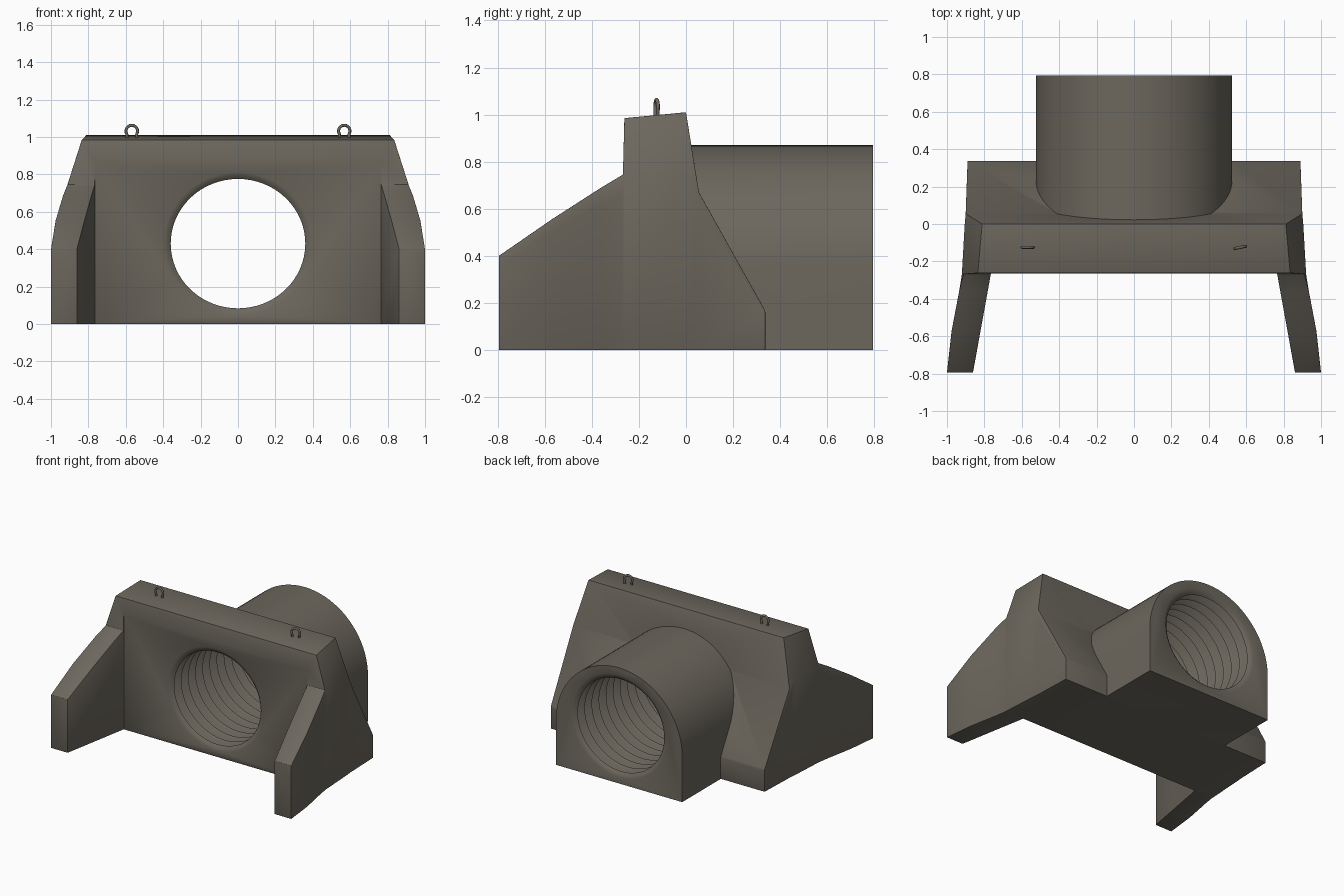
import bpy, bmesh, math
from mathutils import Vector

default = bpy.data.objects.get("Cube")
if default:
    bpy.data.objects.remove(default, do_unlink=True)

concrete = bpy.data.materials.new("weathered_concrete")
concrete.use_nodes = True
colour = (0.15, 0.136, 0.11, 1)
concrete.diffuse_color = colour
shader = concrete.node_tree.nodes["Principled BSDF"]
shader.inputs["Base Color"].default_value = colour
shader.inputs["Roughness"].default_value = 0.9


def loft(name, rings):
    """Closed solid through rings of equal point count."""
    bm = bmesh.new()
    loops = [[bm.verts.new(p) for p in ring] for ring in rings]
    for a, b in zip(loops, loops[1:]):
        for i in range(len(a)):
            j = (i + 1) % len(a)
            bm.faces.new((a[i], a[j], b[j], b[i]))
    bm.faces.new(loops[0])
    bm.faces.new(loops[-1])
    bmesh.ops.recalc_face_normals(bm, faces=bm.faces)
    mesh = bpy.data.meshes.new(name)
    bm.to_mesh(mesh)
    bm.free()
    mesh.materials.append(concrete)
    ob = bpy.data.objects.new(name, mesh)
    bpy.context.collection.objects.link(ob)
    return ob


def activate(ob):
    bpy.ops.object.select_all(action='DESELECT')
    ob.select_set(True)
    bpy.context.view_layer.objects.active = ob


def combine(ob, other, operation):
    """Apply a boolean and discard the second solid."""
    activate(ob)
    mod = ob.modifiers.new(operation.lower(), 'BOOLEAN')
    mod.operation, mod.object, mod.solver = operation, other, 'EXACT'
    bpy.ops.object.modifier_apply(modifier=mod.name)
    bpy.data.objects.remove(other, do_unlink=True)


def soften(ob, width):
    activate(ob)
    mod = ob.modifiers.new("soft_edges", 'BEVEL')
    mod.width, mod.segments = width, 2
    mod.limit_method, mod.angle_limit = 'ANGLE', math.radians(35)
    bpy.ops.object.modifier_apply(modifier=mod.name)


# Headwall and wing walls: sections of (y, half width, top height)
stations = [(-0.795, 1.0, 0.4), (-0.57, 0.975, 0.555), (-0.36, 0.935, 0.69),
            (-0.268, 0.92, 0.745), (-0.262, 0.92, 0.985), (0.0, 0.905, 1.01),
            (0.055, 0.9, 0.67), (0.335, 0.89, 0.17), (0.337, 0.89, 0.16)]
rings = []
for y, w, top in stations:
    shoulder = min(0.72, top * 0.9)
    upper = w - 0.32 * max(0, top - 0.72)
    half = [(w, 0), (w, shoulder), (upper, top)]
    outline = half + [(-x, z) for x, z in reversed(half)]
    rings.append([(x, y, z) for x, z in outline])
headwall = loft("headwall", rings)

# Open channel between the wings
channel = loft("channel_cutter", [
    [(-w, y, -1), (w, y, -1), (w, y, 2), (-w, y, 2)]
    for y, w in ((-0.9, 0.88), (-0.265, 0.765))])
combine(headwall, channel, 'DIFFERENCE')
soften(headwall, 0.014)

# Arched pipe casing behind the wall
radius, spring = 0.525, 0.345
arch = [(radius, 0)]
arch += [(radius * math.cos(math.pi * i / 40), spring + radius * math.sin(math.pi * i / 40))
         for i in range(41)]
arch += [(-radius, 0)]
casing = loft("pipe_casing", [[(x, y, z) for x, z in arch] for y in (-0.15, 0.795)])
combine(headwall, casing, 'UNION')

# Corrugated bore, running from front to back
ridges, steps, sides = 13, 6, 64
count = ridges * steps
front, back = -0.285, 0.815
bore_rings = []
for k in range(count + 1):
    y = front + (back - front) * k / count
    r = 0.379 + 0.033 * math.cos(math.tau * k / steps)
    bore_rings.append([(1.04 * r * math.cos(math.tau * i / sides), y,
                        0.43 + r * math.sin(math.tau * i / sides)) for i in range(sides)])
bore = loft("bore_cutter", bore_rings)
combine(headwall, bore, 'DIFFERENCE')
activate(headwall)
bpy.ops.object.shade_smooth_by_angle(angle=math.radians(32))

# Lifting loops on the top edge
for name, side, yaw in (("right_lifting_loop", -1, 0), ("left_lifting_loop", 1, 0.2)):
    path = [Vector((0.022, 0, -0.05))]
    path += [Vector((0.031 * math.cos(a), 0, 0.032 + 0.031 * math.sin(a)))
             for a in (math.radians(-30 + 20 * i) for i in range(13))]
    path += [Vector((-0.022, 0, -0.05))]
    curve = bpy.data.curves.new(name, 'CURVE')
    curve.dimensions = '3D'
    curve.bevel_depth, curve.bevel_resolution = 0.008, 2
    curve.use_fill_caps = True
    spline = curve.splines.new('POLY')
    spline.points.add(len(path) - 1)
    for point, co in zip(spline.points, path):
        point.co = (*co, 1)
    curve.materials.append(concrete)
    loop = bpy.data.objects.new(name, curve)
    loop.location = (side * 0.568, -0.125, 1.0)
    loop.rotation_euler.z = yaw
    bpy.context.collection.objects.link(loop)
    activate(loop)
    bpy.ops.object.convert(target='MESH')
    bpy.ops.object.shade_smooth_by_angle(angle=math.radians(50))
